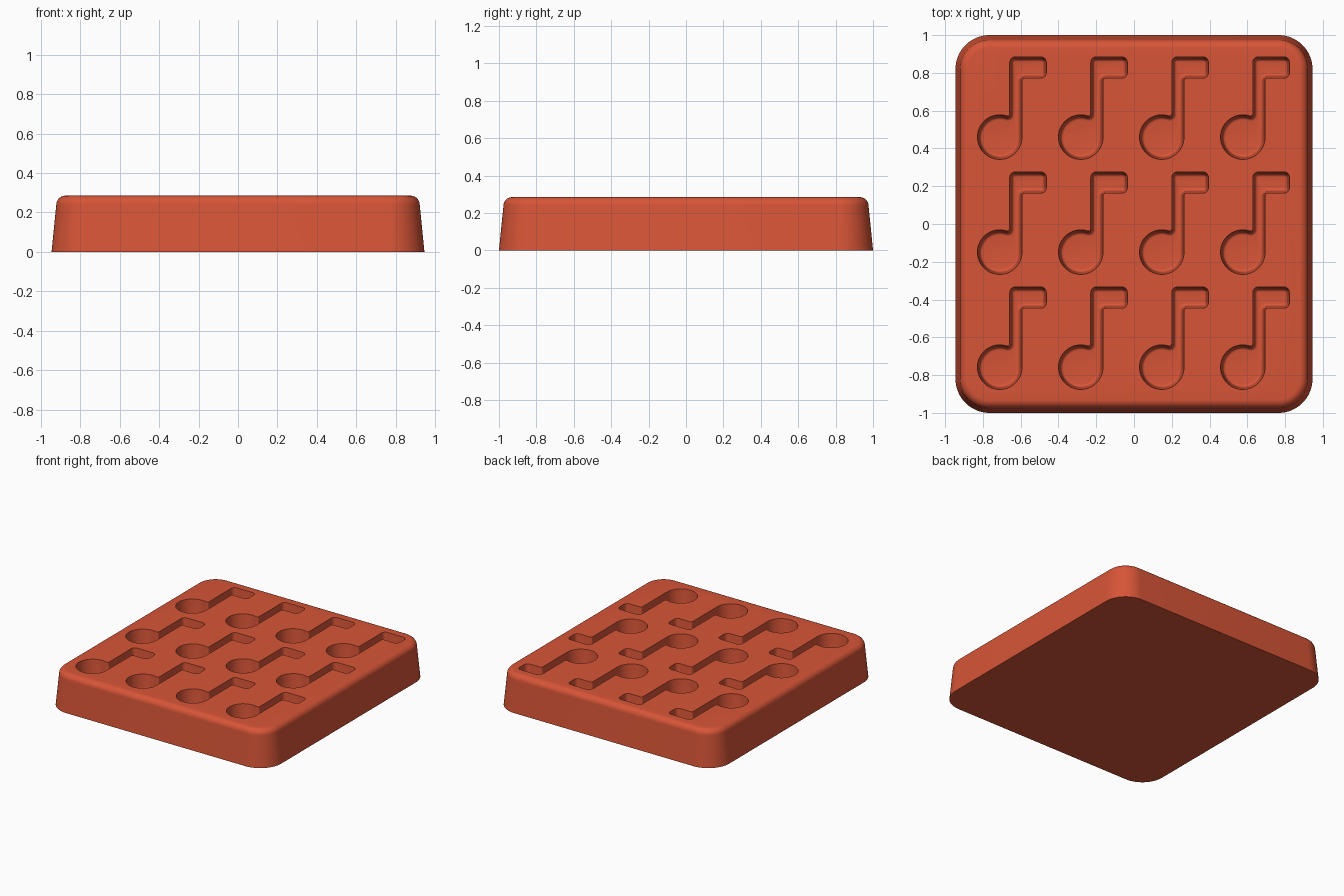
import bpy, bmesh
from math import sin, cos, pi, atan2, sqrt

cube = bpy.data.objects.get("Cube")
if cube:
    bpy.data.objects.remove(cube, do_unlink=True)

HEIGHT, DEPTH = 0.285, 0.19

clay = bpy.data.materials.new("terracotta red")
clay.use_nodes = True
colour = (0.68, 0.09, 0.038, 1)
clay.diffuse_color = colour
clay.node_tree.nodes["Principled BSDF"].inputs["Base Color"].default_value = colour


def arc(cx, cy, r, a0, a1, n):
    return [(cx + r * cos(a0 + (a1 - a0) * i / n),
             cy + r * sin(a0 + (a1 - a0) * i / n)) for i in range(n + 1)]


def slab_outline(d):
    """Rounded rectangle, drawn in by d."""
    r, pts = 0.18, []
    for k, (sx, sy) in enumerate([(1, 1), (-1, 1), (-1, -1), (1, -1)]):
        pts += arc(sx * (0.945 - r), sy * (1 - r), r - d, k * pi / 2, (k + 1) * pi / 2, 16)
    return pts


def note_outline(d):
    """Round head, stem and flag as one outline, drawn in by d."""
    head, stem, right, low, top = 0.118, 0.053, 0.247, 0.312, 0.425
    r, f = 0.03, 0.012
    jx = stem - f
    jy = sqrt((head + f) ** 2 - jx ** 2)
    join = atan2(jy, jx)
    pts = arc(0, 0, head - d, join, 2 * pi, 40)
    pts += arc(head + f, low - f, f + d, pi, pi / 2, 5)
    pts += arc(right - r, low + r, r - d, -pi / 2, 0, 6)
    pts += arc(right - r, top - r, r - d, 0, pi / 2, 6)
    pts += arc(stem + r, top - r, r - d, pi / 2, pi, 6)
    pts += arc(jx, jy, f + d, 0, join - pi, 8)[:-1]
    return pts


def loft(bm, outline, layers, ox=0, oy=0):
    """Closed solid through outlines at (inset, height) layers, bottom first."""
    rings = [[bm.verts.new((x + ox, y + oy, z)) for x, y in outline(d)] for d, z in layers]
    for a, b in zip(rings, rings[1:]):
        for i in range(len(a)):
            j = (i + 1) % len(a)
            bm.faces.new((a[i], a[j], b[j], b[i]))
    bm.faces.new(rings[0][::-1])
    bm.faces.new(rings[-1])


def finish(bm, name):
    bmesh.ops.recalc_face_normals(bm, faces=bm.faces)
    mesh = bpy.data.meshes.new(name)
    bm.to_mesh(mesh)
    bm.free()
    mesh.materials.append(clay)
    obj = bpy.data.objects.new(name, mesh)
    bpy.context.collection.objects.link(obj)
    return obj


# Slab with drafted sides and a rounded top rim
fillet = 0.046
bm = bmesh.new()
rim = [(0.024 + fillet * (1 - cos(t * pi / 16)), HEIGHT - fillet + fillet * sin(t * pi / 16))
       for t in range(9)]
loft(bm, slab_outline, [(0, 0)] + rim)
slab = finish(bm, "mould_slab")

# Note shaped cavities: drafted walls, softened floor edge
floor, soft = HEIGHT - DEPTH, 0.016
layers = [(0.012 + soft * (1 - sin(t * pi / 10)), floor + soft * (1 - cos(t * pi / 10)))
          for t in range(6)]
layers += [(0, HEIGHT), (0, HEIGHT + 0.05)]
bm = bmesh.new()
for col in range(4):
    for row in range(3):
        loft(bm, note_outline, layers, -0.711 + 0.429 * col, 0.46 - 0.609 * row)
cutter = finish(bm, "note_cavity_cutter")
cutter.hide_render = True

cut = slab.modifiers.new("cavities", "BOOLEAN")
cut.operation = "DIFFERENCE"
cut.solver = "EXACT"
cut.object = cutter

# Bake the cut and remove the helper
bpy.ops.object.select_all(action="DESELECT")
slab.select_set(True)
bpy.context.view_layer.objects.active = slab
bpy.ops.object.modifier_apply(modifier=cut.name)
bpy.data.objects.remove(cutter, do_unlink=True)
bpy.ops.object.shade_smooth_by_angle(angle=pi / 6)
